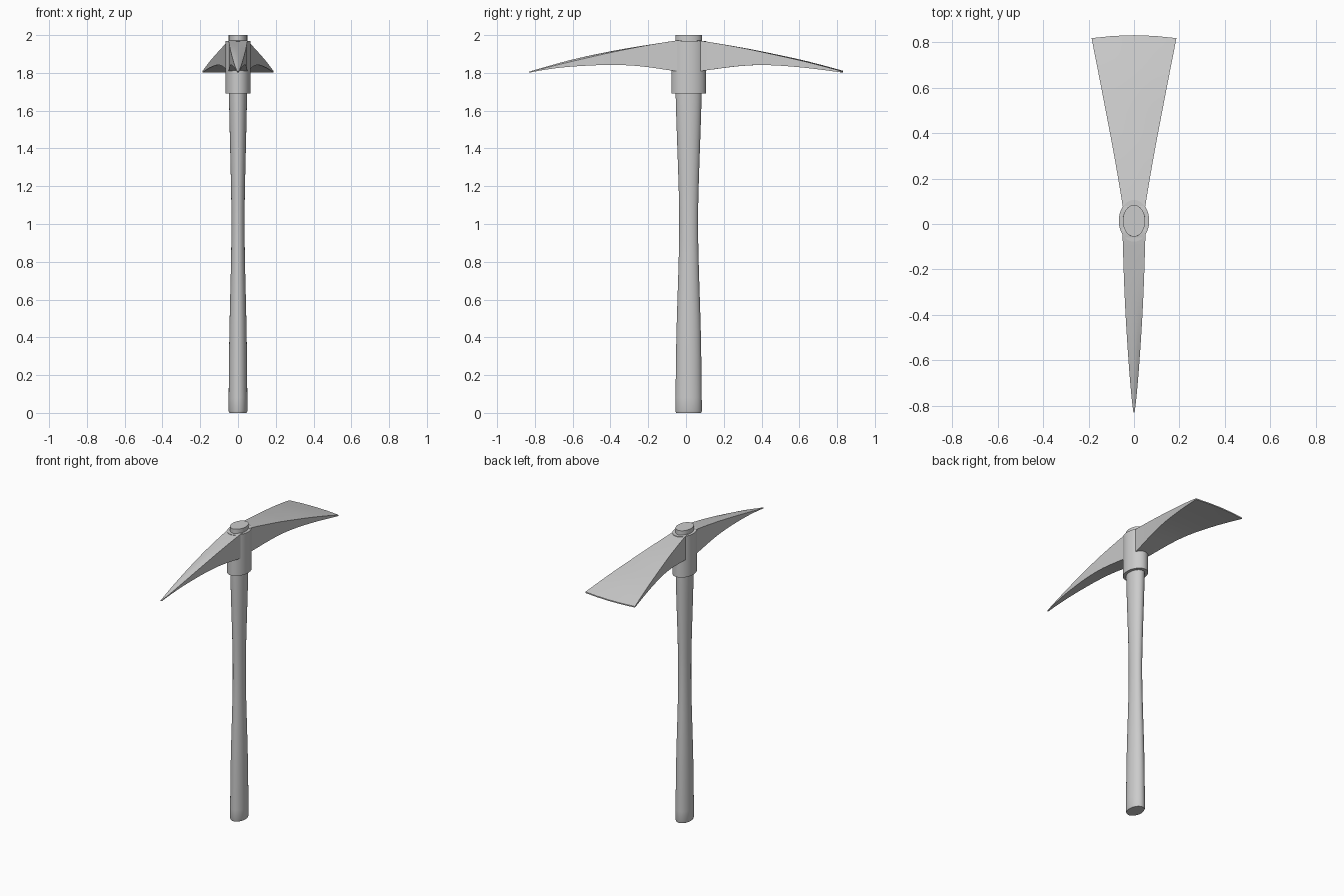
import bpy, bmesh, math

if "Cube" in bpy.data.objects:
    bpy.data.objects.remove(bpy.data.objects["Cube"])

CY = 0.014  # handle axis sits slightly towards the adze


def resample(rows, n=4):
    """Smooth Catmull-Rom subdivision of a table of profile rows."""
    out = []
    for i in range(len(rows) - 1):
        p0, p1 = rows[max(i - 1, 0)], rows[i]
        p2, p3 = rows[i + 1], rows[min(i + 2, len(rows) - 1)]
        for k in range(n):
            t = k / n
            out.append([0.5 * (2 * b + (c - a) * t + (2 * a - 5 * b + 4 * c - d) * t * t
                               + (3 * b - a - 3 * c + d) * t ** 3)
                        for a, b, c, d in zip(p0, p1, p2, p3)])
    return out + [list(rows[-1])]


def loft(name, rings):
    """Skin closed rings of points and cap both ends."""
    bm = bmesh.new()
    vs = [[bm.verts.new(p) for p in r] for r in rings]
    n = len(vs[0])
    for a, b in zip(vs, vs[1:]):
        for i in range(n):
            j = (i + 1) % n
            bm.faces.new((a[i], a[j], b[j], b[i]))
    bm.faces.new(vs[0])
    bm.faces.new(vs[-1])
    bmesh.ops.recalc_face_normals(bm, faces=bm.faces)
    mesh = bpy.data.meshes.new(name)
    bm.to_mesh(mesh)
    bm.free()
    ob = bpy.data.objects.new(name, mesh)
    bpy.context.collection.objects.link(ob)
    bpy.ops.object.select_all(action='DESELECT')
    ob.select_set(True)
    bpy.context.view_layer.objects.active = ob
    bpy.ops.object.shade_smooth_by_angle(angle=math.radians(30))
    return ob


def ellipse(z, rx, ry, n=48):
    return [(rx * math.cos(2 * math.pi * i / n), CY + ry * math.sin(2 * math.pi * i / n), z)
            for i in range(n)]


def blade(name, rows, sign, bow, crown):
    """Rows: distance from centre, half width, top z, bottom z."""
    rings = []
    steps = [-1, -0.5, 0, 0.5, 1]
    for d, w, top, bot in resample(rows):
        t = max(0, (d - 0.08) / 0.75)
        lift = crown * math.sin(math.pi * min(t, 1)) * t

        def pt(s, z):
            return (s * w, sign * (d - bow * t * s * s), z)
        rings.append([pt(s, top + lift * (1 - s * s)) for s in steps]
                     + [pt(s, bot) for s in reversed(steps)])
    return loft(name, rings)


# Waisted oval handle, poking out of the top of the head
shaft = [(0.01, .050, .070), (0.4, .046, .065), (0.8, .037, .053), (1.0, .035, .050),
         (1.2, .037, .053), (1.69, .048, .069), (2.0, .049, .070)]
loft("handle", [ellipse(0, .046, .066)] + [ellipse(*r) for r in resample(shaft)])

# Oval socket around the handle
loft("head_socket", [ellipse(1.69, .067, .092), ellipse(1.97, .067, .092)])

# Flared adze blade towards the back
blade("adze_blade", [(.04, .048, 1.97, 1.808), (.08, .050, 1.97, 1.810), (.286, .084, 1.935, 1.836),
                     (.444, .113, 1.903, 1.841), (.64, .150, 1.860, 1.827),
                     (.832, .187, 1.811, 1.803)], 1, .013, .004)

# Tapering pick spike towards the front
blade("pick_spike", [(.02, .051, 1.97, 1.808), (.06, .050, 1.97, 1.810), (.25, .044, 1.938, 1.836),
                     (.42, .036, 1.903, 1.842), (.62, .023, 1.857, 1.832), (.75, .012, 1.825, 1.816),
                     (.83, .003, 1.807, 1.801)], -1, 0, .016)
